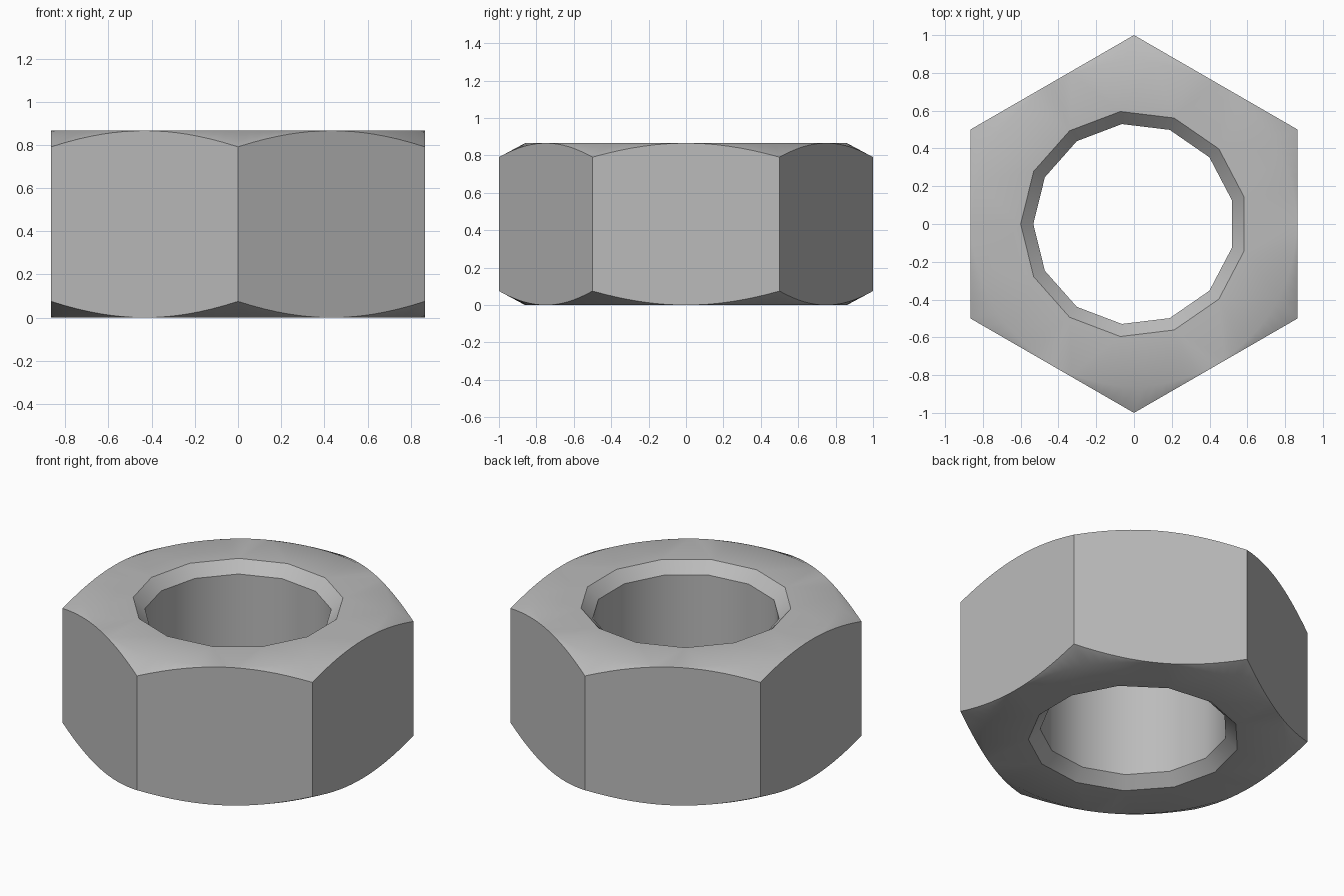
import bpy
import bmesh
from math import cos, sin, pi, sqrt

cube = bpy.data.objects.get("Cube")
if cube:
    bpy.data.objects.remove(cube, do_unlink=True)

APOTHEM = sqrt(3) / 2
HEIGHT = 0.866
CORNER_DROP = 0.075      # how far the conical chamfer falls at each corner
BORE, BORE_CHAMFER = 0.533, 0.067
BORE_SIDES = 13
SEGMENTS = 16 * 6

steel = bpy.data.materials.new("steel grey")
steel.use_nodes = True
grey = (0.5, 0.5, 0.5, 1)
steel.diffuse_color = grey
steel.node_tree.nodes["Principled BSDF"].inputs["Base Color"].default_value = grey

bm = bmesh.new()


def ring(count, start, point):
    """Closed loop of vertices; point(angle) gives radius and height."""
    verts = []
    for i in range(count):
        a = start + 2 * pi * i / count
        r, z = point(a)
        verts.append(bm.verts.new((r * cos(a), r * sin(a), z)))
    return verts


def skin(a, b):
    """Quads between two loops of equal length."""
    n = len(a)
    for i in range(n):
        j = (i + 1) % n
        bm.faces.new((a[i], a[j], b[j], b[i]))


def loop_edges(verts):
    n = len(verts)
    return [bm.edges.get((verts[i], verts[(i + 1) % n]))
            for i in range(n)]


def hex_radius(a):
    return APOTHEM / cos((a + pi / 6) % (pi / 3) - pi / 6)


def end_rings(base, inward):
    """Rings of one end of the nut, measured inward from that end."""
    def hex_point(a):
        r = hex_radius(a)
        drop = CORNER_DROP * (r - APOTHEM) / (1 - APOTHEM)
        return r, base + inward * drop
    edge = ring(SEGMENTS, 0, hex_point)
    flat = ring(SEGMENTS, 0, lambda a: (APOTHEM - 0.006, base))
    mouth = ring(BORE_SIDES, pi, lambda a: (BORE + BORE_CHAMFER, base))
    bore = ring(BORE_SIDES, pi, lambda a: (BORE, base + inward * BORE_CHAMFER))
    skin(edge, flat)
    skin(mouth, bore)
    # Flat bearing face between the chamfer circle and the bore
    bmesh.ops.triangle_fill(bm, use_beauty=True,
                            edges=loop_edges(flat) + loop_edges(mouth))
    return edge, bore


# Both ends, then the six flats and the bore wall
low_edge, low_bore = end_rings(0, 1)
top_edge, top_bore = end_rings(HEIGHT, -1)
skin(low_edge, top_edge)
skin(low_bore, top_bore)
bmesh.ops.recalc_face_normals(bm, faces=bm.faces)

mesh = bpy.data.meshes.new("hex_nut")
bm.to_mesh(mesh)
bm.free()
mesh.materials.append(steel)
nut = bpy.data.objects.new("hex_nut", mesh)
bpy.context.collection.objects.link(nut)

bpy.context.view_layer.objects.active = nut
nut.select_set(True)
bpy.ops.object.shade_smooth_by_angle(angle=pi / 5.5)
